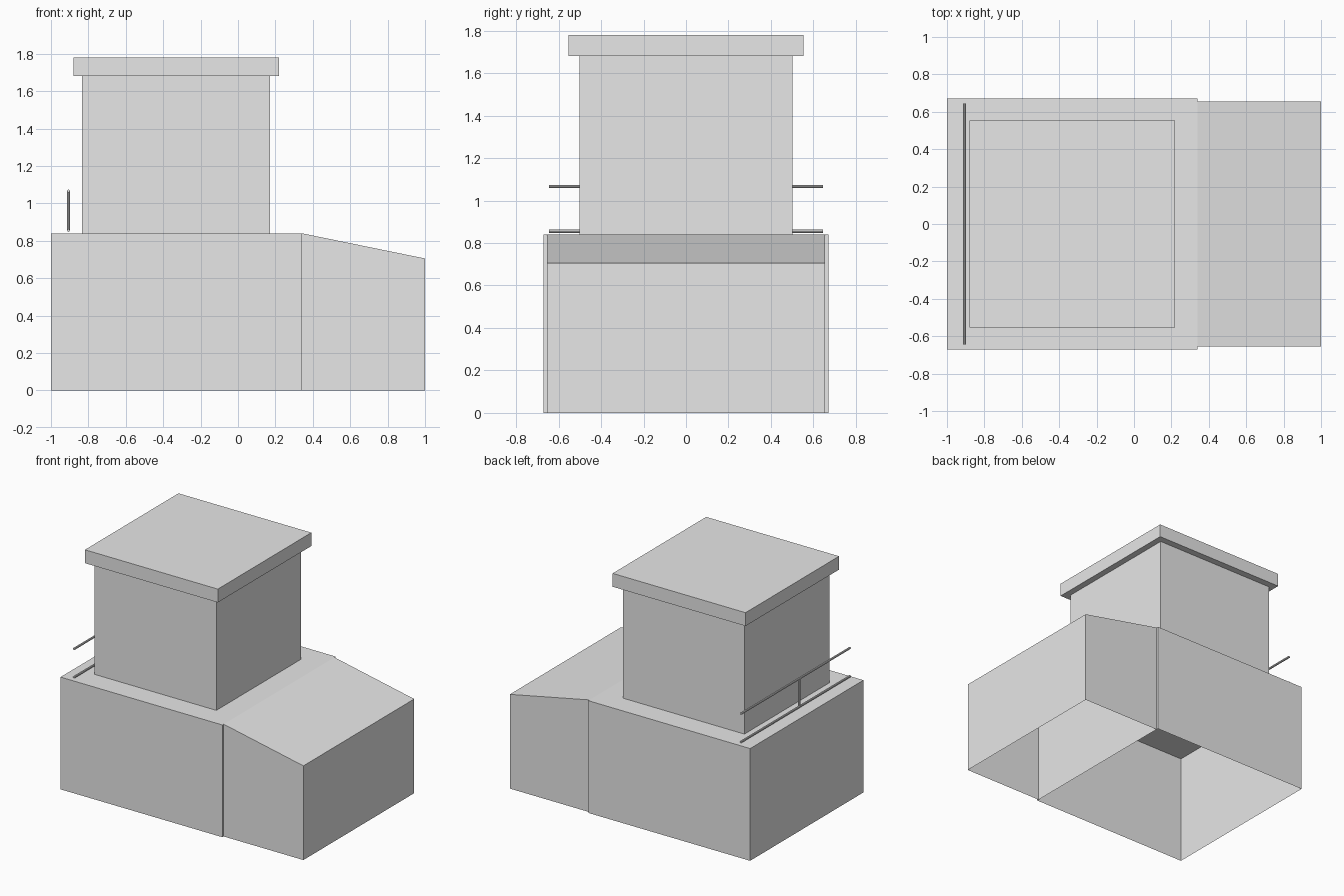
import bpy, bmesh
from mathutils import Vector

cube = bpy.data.objects.get("Cube")
if cube:
    bpy.data.objects.remove(cube, do_unlink=True)

grey = bpy.data.materials.new("plain_grey")
grey.use_nodes = True
GREY = (0.8, 0.8, 0.8, 1.0)
grey.diffuse_color = GREY
grey.node_tree.nodes["Principled BSDF"].inputs["Base Color"].default_value = GREY


def finish(name, bm):
    mesh = bpy.data.meshes.new(name)
    bm.to_mesh(mesh)
    bm.free()
    mesh.materials.append(grey)
    obj = bpy.data.objects.new(name, mesh)
    bpy.context.collection.objects.link(obj)
    return obj


def prism(name, profile, half_width, open_normals=()):
    """Extrude an x-z profile across y, leaving chosen directions open."""
    bm = bmesh.new()
    base = bm.faces.new([bm.verts.new((x, -half_width, z)) for x, z in profile])
    ext = bmesh.ops.extrude_face_region(bm, geom=[base], use_keep_orig=True)
    verts = [v for v in ext["geom"] if isinstance(v, bmesh.types.BMVert)]
    bmesh.ops.translate(bm, verts=verts, vec=(0, 2 * half_width, 0))
    bmesh.ops.recalc_face_normals(bm, faces=bm.faces)
    unwanted = [f for f in bm.faces
                if any(f.normal.dot(Vector(n)) > 0.99 for n in open_normals)]
    bmesh.ops.delete(bm, geom=unwanted, context='FACES')
    return finish(name, bm)


def block(name, x0, x1, z0, z1, half_width, open_normals=()):
    profile = [(x0, z0), (x1, z0), (x1, z1), (x0, z1)]
    return prism(name, profile, half_width, open_normals)


def rod(name, start, end, radius=0.008):
    start, end = Vector(start), Vector(end)
    bm = bmesh.new()
    bmesh.ops.create_cone(bm, cap_ends=True, segments=8, radius1=radius,
                          radius2=radius, depth=(end - start).length)
    turn = (end - start).to_track_quat('Z', 'Y').to_matrix()
    bmesh.ops.rotate(bm, verts=bm.verts, matrix=turn)
    bmesh.ops.translate(bm, verts=bm.verts, vec=(start + end) / 2)
    return finish(name, bm)


DOWN, BACKWARD = (0, 0, -1), (-1, 0, 0)
DECK, JOINT = 0.84, 0.34

# Hollow lower body, open underneath
block("lower_body", -1, JOINT, 0, DECK, 0.67, [DOWN])

# Sloping hollow nose, closed by the body wall behind it
prism("sloped_nose", [(JOINT, 0), (1, 0), (1, 0.705), (JOINT, DECK)],
      0.655, [DOWN, BACKWARD])

# Tower and overhanging roof slab
block("tower", -0.835, 0.172, DECK, 1.68, 0.502, [DOWN])
block("roof_slab", -0.88, 0.22, 1.68, 1.78, 0.553)

# Railing behind the tower
RAIL_X = -0.906
LOW, HIGH = 0.855, 1.066
for name, z in (("lower_rail", LOW), ("upper_rail", HIGH)):
    rod(name, (RAIL_X, -0.645, z), (RAIL_X, 0.645, z))
rod("rail_post", (RAIL_X, -0.045, LOW), (RAIL_X, -0.045, HIGH))
